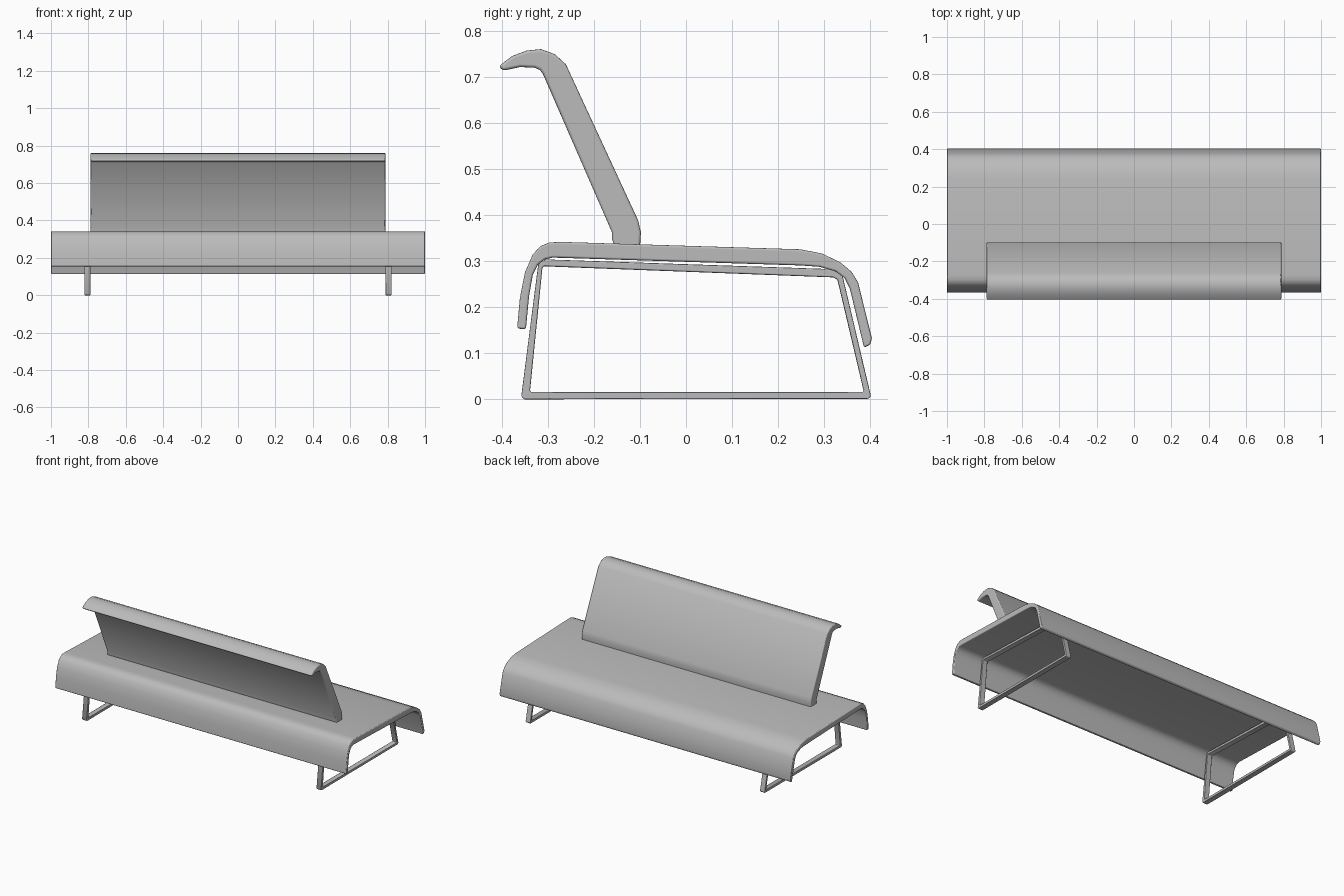
import bpy, bmesh, math

cube = bpy.data.objects.get("Cube")
if cube:
    bpy.data.objects.remove(cube, do_unlink=True)

grey = bpy.data.materials.new("light grey")
grey.use_nodes = True
colour = (0.5, 0.5, 0.5, 1)
grey.diffuse_color = colour
grey.node_tree.nodes["Principled BSDF"].inputs["Base Color"].default_value = colour


def finish(name, bm, bevel, segments):
    """Turn a bmesh into a rounded, smooth-shaded object."""
    bmesh.ops.recalc_face_normals(bm, faces=bm.faces)
    mesh = bpy.data.meshes.new(name)
    bm.to_mesh(mesh)
    bm.free()
    mesh.materials.append(grey)
    obj = bpy.data.objects.new(name, mesh)
    bpy.context.collection.objects.link(obj)
    bpy.ops.object.select_all(action='DESELECT')
    obj.select_set(True)
    bpy.context.view_layer.objects.active = obj
    mod = obj.modifiers.new("rounded edges", 'BEVEL')
    mod.width = bevel
    mod.segments = segments
    mod.limit_method = 'ANGLE'
    mod.angle_limit = math.radians(48)
    mod.harden_normals = True
    bpy.ops.object.shade_smooth_by_angle(angle=math.radians(48))
    return obj


def extrude_x(bm, faces, width):
    """Extrude flat faces along x."""
    new = bmesh.ops.extrude_face_region(bm, geom=faces)["geom"]
    verts = [v for v in new if isinstance(v, bmesh.types.BMVert)]
    bmesh.ops.translate(bm, verts=verts, vec=(width, 0, 0))


def slab(name, profile, x0, x1, bevel):
    """Solid with a (y, z) outline running from x0 to x1."""
    bm = bmesh.new()
    face = bm.faces.new([bm.verts.new((x0, y, z)) for y, z in profile])
    extrude_x(bm, [face], x1 - x0)
    return finish(name, bm, bevel, 3)


def ring(name, outer, inner, x, width):
    """Closed flat-bar loop between two matching outlines, centred on x."""
    bm = bmesh.new()
    o, i = ([bm.verts.new((x - width / 2, y, z)) for y, z in pts]
            for pts in (outer, inner))
    n = len(o)
    faces = [bm.faces.new((o[k], o[(k + 1) % n], i[(k + 1) % n], i[k]))
             for k in range(n)]
    extrude_x(bm, faces, width)
    return finish(name, bm, 0.003, 2)


# Curved seat shell: outer skin front to back, then the underside
seat_profile = [
    (-.367, .154), (-.361, .22), (-.35, .276), (-.333, .315), (-.316, .333),
    (-.296, .341), (-.27, .342), (.248, .326), (.295, .317), (.335, .298),
    (.36, .277), (.374, .254), (.404, .133), (.401, .119), (.387, .112),
    (.356, .241), (.345, .263), (.325, .278), (.29, .288), (.248, .291),
    (-.29, .308), (-.307, .304), (-.322, .292), (-.333, .27), (-.341, .225),
    (-.348, .152)]
slab("seat_shell", seat_profile, -1, 1, 0.005)

# Leaning backrest with a curled top lip
back_profile = [
    (-.155, .33), (-.161, .35), (-.161, .363), (-.311, .707), (-.318, .716),
    (-.33, .721), (-.361, .722), (-.398, .714), (-.407, .724), (-.378, .746),
    (-.346, .758), (-.315, .761), (-.285, .75), (-.261, .728), (-.104, .389),
    (-.098, .363), (-.1, .33)]
slab("backrest", back_profile, -0.788, 0.788, 0.009)

# Pair of trapezoid leg frames
frame_outer = [(-.353, 0), (-.358, .007), (-.321, .295), (-.305, .304),
               (.315, .283), (.34, .27), (.402, .007), (.397, .001)]
frame_inner = [(-.337, .016), (-.339, .018), (-.312, .286), (-.309, .289),
               (.32, .265), (.329, .26), (.386, .018), (.384, .016)]
for side, sign in (("left", 1), ("right", -1)):
    ring(side + "_leg_frame", frame_outer, frame_inner, sign * 0.805, 0.033)
